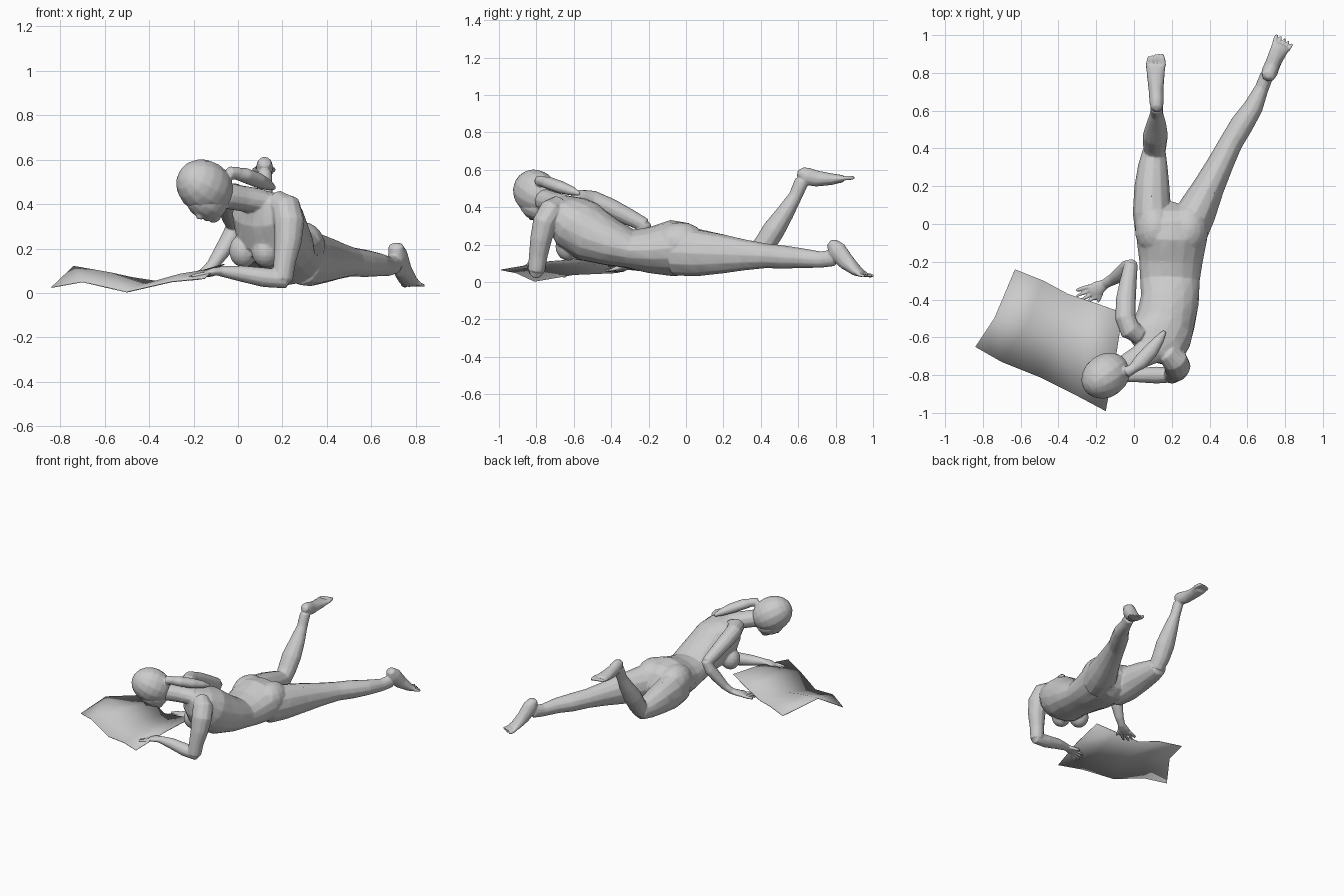
import bpy, bmesh, math
from mathutils import Vector, Matrix

if "Cube" in bpy.data.objects:
    bpy.data.objects.remove(bpy.data.objects["Cube"], do_unlink=True)

GREY = (0.6, 0.6, 0.6, 1.0)
clay = bpy.data.materials.new("light_grey")
clay.use_nodes = True
clay.diffuse_color = GREY
clay.node_tree.nodes["Principled BSDF"].inputs["Base Color"].default_value = GREY


def finish(name, bm, angle=40):
    """Turn a bmesh into a named, smooth shaded object."""
    bmesh.ops.recalc_face_normals(bm, faces=bm.faces)
    mesh = bpy.data.meshes.new(name)
    bm.to_mesh(mesh)
    bm.free()
    mesh.materials.append(clay)
    obj = bpy.data.objects.new(name, mesh)
    bpy.context.collection.objects.link(obj)
    bpy.ops.object.select_all(action='DESELECT')
    obj.select_set(True)
    bpy.context.view_layer.objects.active = obj
    bpy.ops.object.shade_smooth_by_angle(angle=math.radians(angle))
    return obj


def loft(name, rings, side, end_side=None, sides=12):
    """Skin elliptical rings (x, y, z, half width, half height) along a path."""
    bm = bmesh.new()
    centres = [Vector(r[:3]) for r in rings]
    first = Vector(side)
    last = Vector(end_side or side)
    top = len(rings) - 1
    loops = []
    for i, ring in enumerate(rings):
        tangent = (centres[min(i + 1, top)] - centres[max(i - 1, 0)]).normalized()
        across = first.lerp(last, i / top)
        across = (across - tangent * across.dot(tangent)).normalized()
        up = tangent.cross(across)
        loop = []
        for k in range(sides):
            a = math.tau * k / sides
            offset = across * math.cos(a) * ring[3] + up * math.sin(a) * ring[4]
            loop.append(bm.verts.new(centres[i] + offset))
        loops.append(loop)
    for lower, upper in zip(loops, loops[1:]):
        for k in range(sides):
            n = (k + 1) % sides
            bm.faces.new((lower[k], lower[n], upper[n], upper[k]))
    # Slightly domed ends
    for i, j in ((0, 1), (top, top - 1)):
        out = (centres[i] - centres[j]).normalized()
        tip = bm.verts.new(centres[i] + out * min(rings[i][3:]) * 0.5)
        for k in range(sides):
            bm.faces.new((loops[i][k], loops[i][(k + 1) % sides], tip))
    return finish(name, bm)


def blob(name, centre, radii, axes=None, segments=14):
    """Ellipsoid, optionally turned to three given axes."""
    bm = bmesh.new()
    bmesh.ops.create_uvsphere(bm, u_segments=segments, v_segments=10, radius=1)
    turn = Matrix(axes).transposed() if axes else Matrix.Identity(3)
    matrix = turn @ Matrix.Diagonal(radii)
    for v in bm.verts:
        v.co = Vector(centre) + matrix @ v.co
    return finish(name, bm)


def digits(name, root, side, forward, spread, lengths, radius, fan=0.15):
    """A row of fingers or toes growing from the root."""
    root, side, forward = Vector(root), Vector(side).normalized(), Vector(forward).normalized()
    for i, length in enumerate(lengths):
        t = i / (len(lengths) - 1) * 2 - 1
        start = root + side * spread * t
        tip = start + (forward + side * fan * t).normalized() * length
        r = radius * (1.3 if i == 0 else 1)
        path = [(*start, r, r), (*start.lerp(tip, 0.6), r, r), (*tip, r * 0.7, r * 0.7)]
        loft(f"{name}_{i + 1}", path, side, sides=6)


def fuse(name, parts, voxel, keep):
    """Join overlapping parts into one continuous low-poly skin."""
    bpy.ops.object.select_all(action='DESELECT')
    for part in parts:
        part.select_set(True)
    bpy.context.view_layer.objects.active = parts[0]
    bpy.ops.object.join()
    skin = parts[0]
    skin.name = name
    remesh = skin.modifiers.new("weld", 'REMESH')
    remesh.mode = 'VOXEL'
    remesh.voxel_size = voxel
    remesh.use_smooth_shade = True
    relax = skin.modifiers.new("relax", 'SMOOTH')
    relax.factor = 0.5
    relax.iterations = 3
    skin.modifiers.new("simplify", 'DECIMATE').ratio = keep


X = (1, 0, 0)
SHOULDER_LINE = (0.75, -0.66, 0)
existing = set(bpy.context.scene.objects)

# Torso, twisting from level hips to the turned shoulders
torso = loft("torso", [
    (.2, .07, .175, .15, .1), (.2, .01, .175, .19, .14),
    (.2, -.08, .182, .187, .15), (.195, -.2, .17, .168, .122),
    (.19, -.3, .178, .158, .105), (.19, -.4, .21, .155, .125),
    (.17, -.5, .25, .158, .15), (.145, -.58, .305, .166, .155),
    (.115, -.64, .375, .16, .112), (.09, -.68, .43, .08, .05)],
    X, SHOULDER_LINE, 16)
for label, x, y in (("left", .125, -.63), ("right", .025, -.56)):
    blob(label + "_breast", (x, y, .19), (.066, .068, .075))
for label, x in (("left", .29), ("right", .11)):
    blob(label + "_buttock", (x, -.03, .205), (.105, .14, .115))

# Straight left leg and foot
LEG_SIDE = (.88, -.47, 0)
loft("left_leg", [
    (.285, -.06, .16, .1, .125), (.328, .06, .155, .106, .125),
    (.398, .2, .15, .083, .104), (.458, .32, .145, .07, .082),
    (.513, .43, .14, .062, .066), (.573, .53, .133, .062, .062),
    (.632, .62, .128, .052, .053), (.677, .72, .12, .037, .044),
    (.705, .79, .13, .036, .045)], LEG_SIDE)
loft("left_foot", [
    (.71, .78, .212, .034, .028), (.718, .805, .17, .043, .054),
    (.74, .86, .105, .041, .045), (.765, .915, .058, .046, .028),
    (.78, .945, .042, .05, .017)], LEG_SIDE)
digits("left_toe", (.778, .935, .04), LEG_SIDE, (.4, .9, -.15), .04,
       [.05, .052, .05, .049, .045], .0095)

# Bent right leg with the shin raised
loft("right_thigh", [
    (.11, -.06, .165, .1, .13), (.095, .06, .16, .102, .125),
    (.095, .2, .152, .093, .102), (.1, .31, .143, .078, .08),
    (.107, .39, .14, .061, .061)], X)
loft("right_shin", [
    (.11, .37, .14, .055, .058), (.11, .42, .2, .063, .059),
    (.113, .47, .28, .067, .06), (.118, .53, .37, .053, .048),
    (.12, .585, .46, .035, .036), (.12, .62, .54, .034, .039)], X)
loft("right_foot", [
    (.12, .61, .59, .029, .029), (.12, .64, .567, .038, .048),
    (.117, .7, .553, .039, .043), (.115, .78, .55, .046, .031),
    (.115, .84, .553, .053, .019)], X)
digits("right_toe", (.115, .84, .555), X, (0, 1, .05), -.043,
       [.058, .06, .057, .053, .047], .01)

# Left arm, propped on the elbow with the forearm across
loft("left_upper_arm", [
    (.17, -.68, .41, .055, .055), (.215, -.72, .385, .07, .065),
    (.23, -.755, .32, .07, .065), (.225, -.775, .23, .061, .058),
    (.21, -.79, .14, .05, .05), (.2, -.8, .06, .047, .046)], X)
loft("left_forearm", [
    (.22, -.8, .06, .038, .04), (.12, -.8, .07, .045, .044),
    (.01, -.8, .088, .038, .036), (-.08, -.81, .098, .026, .023)], (0, 1, 0))
loft("left_hand", [
    (-.07, -.81, .098, .026, .02), (-.11, -.815, .096, .038, .019),
    (-.15, -.82, .086, .036, .014)], (0, 1, 0))
digits("left_finger", (-.14, -.82, .085), (0, 1, 0), (-1, -.1, -.15), .03,
       [.07, .08, .075, .06], .0095)
digits("left_thumb", (-.1, -.785, .09), X, (-.8, .5, -.2), .006, [.05, .06], .01)

# Right arm, elbow drawn back and hand reaching down to the sheet
loft("right_upper_arm", [
    (.03, -.59, .42, .05, .05), (-.02, -.56, .44, .058, .056),
    (-.045, -.5, .435, .055, .055), (-.043, -.4, .395, .053, .051),
    (-.03, -.3, .345, .045, .045), (-.017, -.22, .305, .037, .037)], X)
HAND_SIDE = (.5, -.86, 0)
loft("right_forearm", [
    (-.012, -.22, .315, .035, .035), (-.035, -.235, .25, .045, .039),
    (-.07, -.265, .19, .042, .036), (-.115, -.295, .125, .031, .027),
    (-.16, -.32, .085, .025, .02)], HAND_SIDE)
loft("right_hand", [
    (-.15, -.315, .09, .025, .02), (-.19, -.34, .077, .039, .019),
    (-.23, -.36, .068, .038, .014)], HAND_SIDE)
digits("right_finger", (-.222, -.358, .068), HAND_SIDE, (-.86, -.42, -.1), .032,
       [.07, .085, .09, .075], .0095)
digits("right_thumb", (-.175, -.36, .075), X, (-.45, -.8, -.2), .006, [.05, .06], .01)

# Head tilted down towards the sheet
loft("neck", [
    (.1, -.66, .41, .08, .06), (.02, -.71, .425, .062, .058),
    (-.06, -.76, .44, .058, .06)], (.6, -.8, 0))
face_dir = Vector((-.35, -.3, -.89)).normalized()
crown = Vector((-.7, -.5, .45))
crown = (crown - face_dir * crown.dot(face_dir)).normalized()
across = face_dir.cross(crown)
axes = (across, face_dir, crown)
skull = Vector((-.152, -.805, .473))


def on_head(side, forward, up):
    return skull + across * side + face_dir * forward + crown * up


blob("face", on_head(0, .045, -.035), (.088, .085, .105), axes)
blob("chin", on_head(0, .085, -.1), (.038, .038, .034), axes, 8)
loft("nose", [(*on_head(0, .1, .005), .011, .013), (*on_head(0, .128, -.035), .016, .019),
              (*on_head(0, .12, -.052), .013, .013)], across, sides=6)
blob("lips", on_head(0, .116, -.075), (.024, .014, .012), axes, 8)
body_parts = [o for o in bpy.context.scene.objects if o not in existing]
body_parts.sort(key=lambda o: o != torso)
fuse("body", body_parts, 0.005, 0.12)

# Hair gathered into a ponytail
hair = blob("hair", on_head(0, -.006, 0), (.115, .12, .14), axes)
tie = loft("hair_tie", [(-.04, -.785, .54, .03, .03), (.005, -.76, .54, .026, .028)],
           (.6, -.8, 0))
tail = loft("ponytail", [
    (-.01, -.77, .537, .024, .026), (.03, -.735, .53, .04, .034),
    (.09, -.67, .507, .04, .034), (.135, -.61, .487, .027, .025),
    (.162, -.57, .472, .011, .011)], SHOULDER_LINE)
fuse("hair", [hair, tie, tail], 0.006, 0.2)

# Open sheet: back edge, middle and front edge, with a central fold
rows = [
    [(-.63, -.24, .06), (-.48, -.3, .07), (-.35, -.37, .05), (-.2, -.42, .09), (-.06, -.47, .13)],
    [(-.74, -.5, .12), (-.57, -.54, .09), (-.42, -.6, .04), (-.26, -.68, .085), (-.1, -.73, .11)],
    [(-.84, -.65, .025), (-.7, -.73, .05), (-.5, -.81, .004), (-.3, -.91, .05), (-.15, -.99, .065)]]
bm = bmesh.new()
grid = [[bm.verts.new(p) for p in row] for row in rows]
for a, b in zip(grid, grid[1:]):
    for k in range(len(a) - 1):
        bm.faces.new((a[k], b[k], b[k + 1], a[k + 1]))
sheet = finish("open_sheet", bm)
thick = sheet.modifiers.new("thickness", 'SOLIDIFY')
thick.thickness = 0.004
thick.offset = 0
